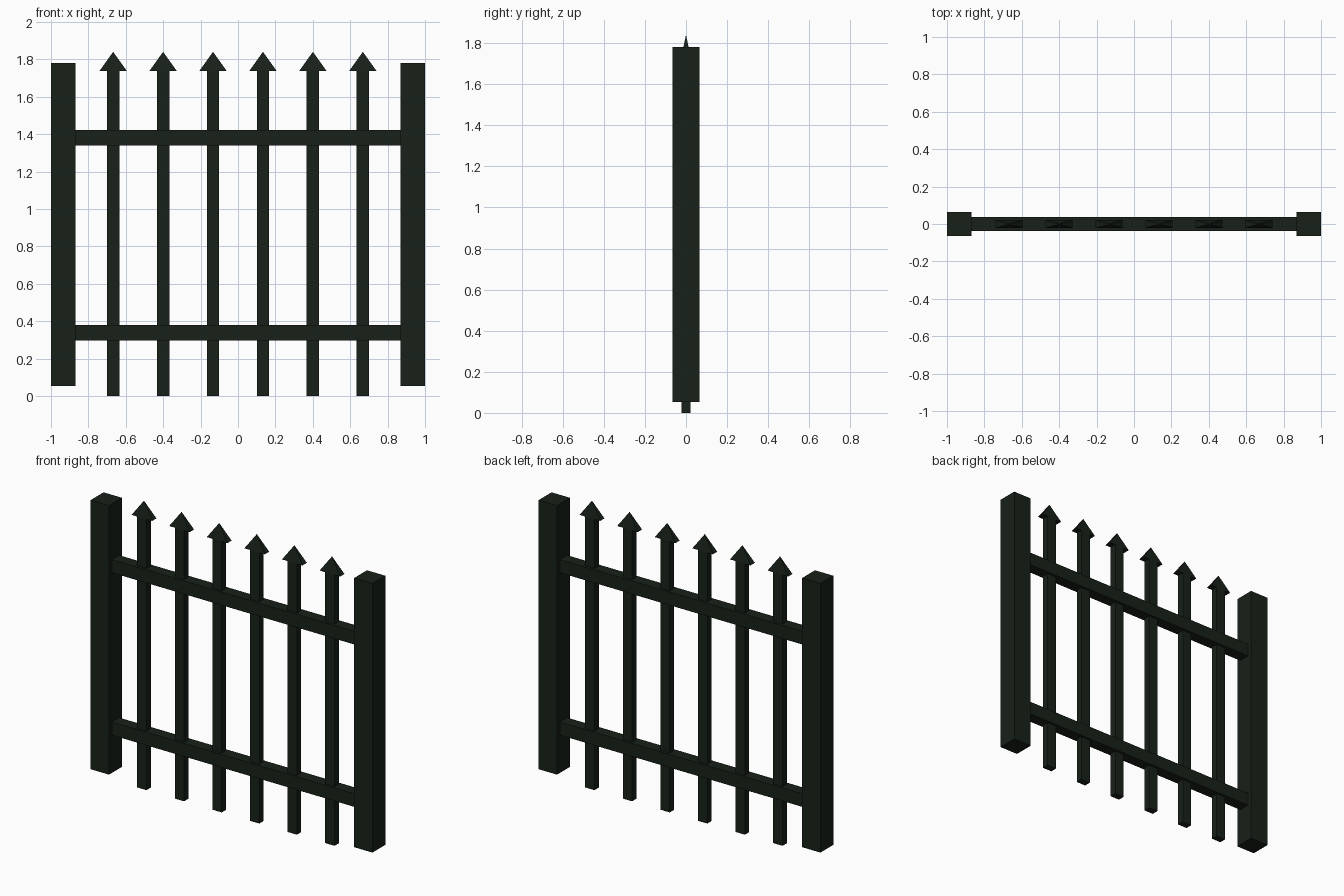
import bpy
import bmesh

if "Cube" in bpy.data.objects:
    bpy.data.objects.remove(bpy.data.objects["Cube"])

iron = bpy.data.materials.new("dark_green_iron")
iron.diffuse_color = (0.009, 0.015, 0.009, 1)
iron.use_nodes = True
iron.node_tree.nodes["Principled BSDF"].inputs["Base Color"].default_value = iron.diffuse_color


def finish(name, bm):
    mesh = bpy.data.meshes.new(name)
    bmesh.ops.recalc_face_normals(bm, faces=bm.faces)
    bm.to_mesh(mesh)
    bm.free()
    mesh.materials.append(iron)
    obj = bpy.data.objects.new(name, mesh)
    bpy.context.collection.objects.link(obj)
    return obj


def box(name, x, half_x, half_y, z0, z1):
    bm = bmesh.new()
    bmesh.ops.create_cube(bm, size=2)
    for v in bm.verts:
        v.co = (x + v.co.x * half_x, v.co.y * half_y, z1 if v.co.z > 0 else z0)
    return finish(name, bm)


def spear_tip(name, x, half_x, half_y, z0, z1):
    bm = bmesh.new()
    base = [bm.verts.new((x + sx * half_x, sy * half_y, z0))
            for sx, sy in ((-1, -1), (1, -1), (1, 1), (-1, 1))]
    apex = bm.verts.new((x, 0, z1))
    bm.faces.new(base[::-1])
    for i in range(4):
        bm.faces.new((base[i], base[(i + 1) % 4], apex))
    return finish(name, bm)


# Square end posts
for side, x in (("left", -0.935), ("right", 0.935)):
    box(side + "_post", x, 0.065, 0.065, 0.053, 1.78)

# Horizontal rails between the posts
for level, z0, z1 in (("lower", 0.296, 0.38), ("upper", 1.338, 1.422)):
    box(level + "_rail", 0, 0.87, 0.037, z0, z1)

# Six pickets with flattened pyramid tips
for i in range(6):
    x = (i - 2.5) * 0.267
    box(f"picket_{i + 1}", x, 0.033, 0.022, 0, 1.738)
    spear_tip(f"picket_tip_{i + 1}", x, 0.073, 0.022, 1.738, 1.84)
